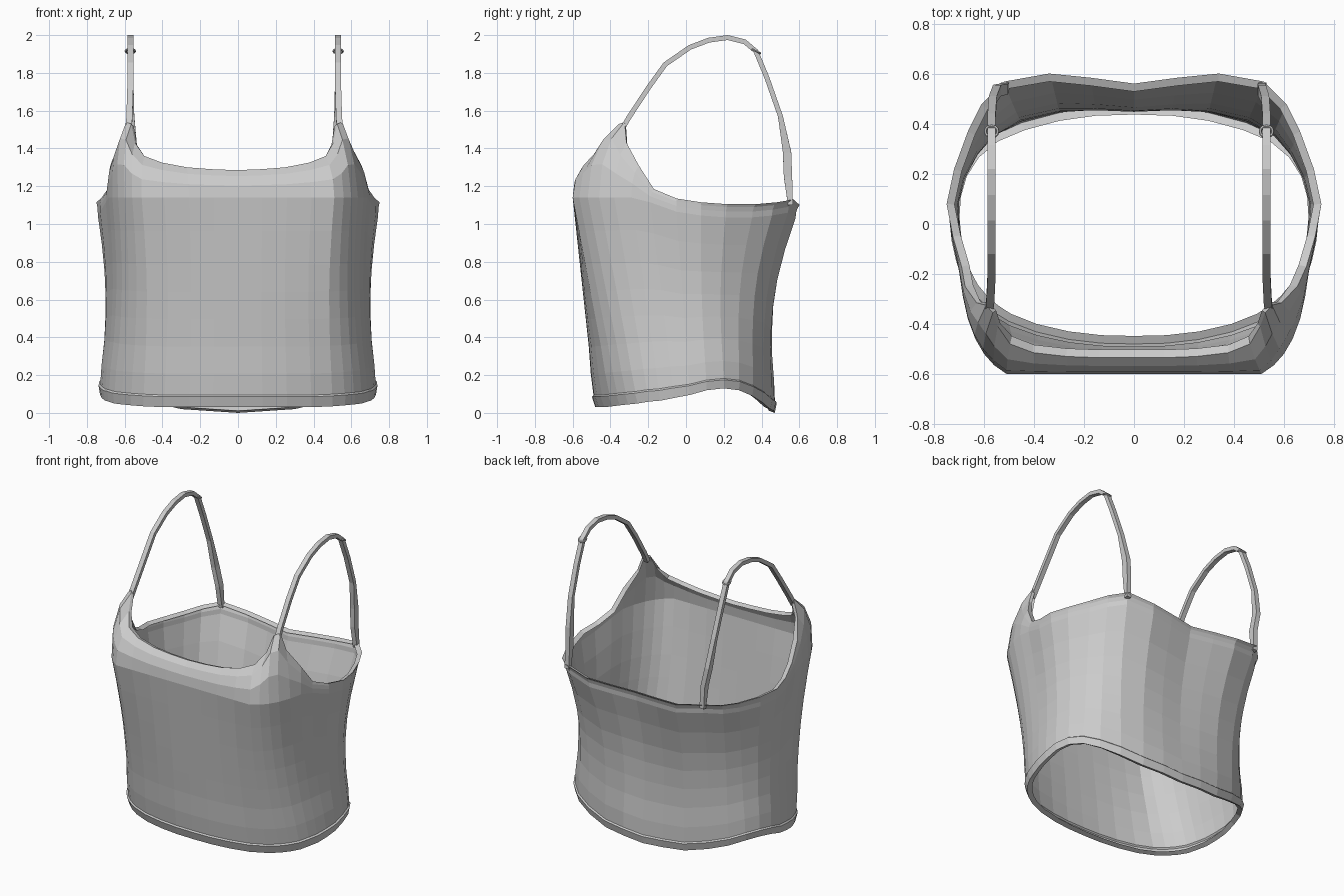
import bpy, bmesh, math
from mathutils import Vector

if "Cube" in bpy.data.objects:
    bpy.data.objects.remove(bpy.data.objects["Cube"])

# Half outlines from centre front, round the right side, to centre back
TOP = [(0, -.535, 1.285), (.13, -.535, 1.29), (.26, -.53, 1.3), (.39, -.515, 1.325), (.48, -.48, 1.36),
       (.525, -.41, 1.43), (.545, -.355, 1.53), (.572, -.325, 1.54), (.61, -.315, 1.43), (.665, -.25, 1.31),
       (.69, -.17, 1.185), (.725, -.05, 1.135), (.75, .08, 1.115), (.72, .22, 1.105), (.665, .37, 1.105),
       (.61, .48, 1.115), (.52, .57, 1.13), (.34, .602, 1.1), (.17, .585, 1.09), (0, .562, 1.08)]
CHEST = [(0, -.6), (.13, -.6), (.26, -.6), (.39, -.6), (.51, -.6), (.56, -.565), (.6, -.52), (.635, -.46),
         (.665, -.38), (.685, -.29), (.7, -.19), (.73, -.05), (.742, .08), (.715, .21), (.655, .35),
         (.6, .455), (.51, .54), (.33, .58), (.17, .563), (0, .54)]
HEM = [(0, -.48, .03), (.13, -.477, .03), (.26, -.462, .03), (.39, -.432, .03), (.5, -.39, .035),
       (.565, -.35, .04), (.615, -.305, .045), (.655, -.255, .05), (.685, -.195, .06), (.705, -.135, .065),
       (.722, -.06, .08), (.73, .02, .095), (.725, .11, .12), (.7, .2, .13), (.65, .28, .12),
       (.57, .35, .09), (.45, .405, .055), (.3, .445, .02), (.15, .465, .01), (0, .47, 0)]
LIP = .032                                         # folded edge at hem and neckline


def lean(p):
    """The neckline and straps sit slightly towards -x at the front."""
    k = min(max((p.z - 1.2) / .2, 0), 1)
    return Vector((p.x - .02 * k, p.y, p.z))


def column(i):
    """Points up one column of cloth, from folded hem to folded top edge."""
    top, chest, hem = Vector(TOP[i]), CHEST[i], Vector(HEM[i])
    # inward direction from the neighbouring outline points
    a, b = CHEST[max(i - 1, 0)], CHEST[min(i + 1, len(CHEST) - 1)]
    if i in (0, len(CHEST) - 1):
        inward = Vector((0, 1 if i == 0 else -1, 0))
    else:
        inward = Vector((a[1] - b[1], b[0] - a[0], 0)).normalized()
    mid = Vector((*chest, min(1.14, top.z - .07)))
    pts = [hem + inward * LIP + Vector((0, 0, .012))]
    for t, out in ((0, 0), (.05, .012), (.058, .003), (.16, .005), (.29, 0), (.42, 0), (.55, 0),
                   (.68, 0), (.84, 0), (1, 0)):
        p = hem.lerp(mid, t)
        w = math.sin(math.pi * t ** 1.15)          # waist
        p.x *= 1 - .045 * w
        if p.y > 0:
            p.y *= 1 - .11 * w
        pts.append(p - inward * out)
    ctrl = Vector((mid.x, mid.y, mid.z + (top.z - mid.z) * .7))
    for t in (.35, .7, 1):                         # rounded upper chest
        pts.append(mid * (1 - t) ** 2 + ctrl * 2 * t * (1 - t) + top * t * t)
    lip = LIP * (.5 if 5 <= i <= 8 else 1)
    pts.append(top + inward * lip - Vector((0, 0, .012)))
    return pts


def make_object(name, bm):
    me = bpy.data.meshes.new(name)
    bm.to_mesh(me)
    bm.free()
    ob = bpy.data.objects.new(name, me)
    bpy.context.collection.objects.link(ob)
    return ob


# Cloth body: a single skin with turned-in edges
half = [column(i) for i in range(len(TOP))]
mirrored = [[Vector((-p.x, p.y, p.z)) for p in c] for c in half[-2:0:-1]]
cols = half + mirrored
bm = bmesh.new()
grid = [[bm.verts.new(lean(p)) for p in c] for c in cols]
n = len(grid)
for i in range(n):
    a, b = grid[i], grid[(i + 1) % n]
    for r in range(len(a) - 1):
        bm.faces.new((a[r], b[r], b[r + 1], a[r + 1]))
make_object("cloth_body", bm)

# Straps and slider rings
PATH = [(.56, -.345, 1.49), (.555, -.305, 1.56), (.55, -.2, 1.72), (.55, -.11, 1.845), (.55, .02, 1.935),
        (.55, .12, 1.973), (.55, .22, 1.987), (.55, .31, 1.965), (.55, .37, 1.915), (.55, .43, 1.77),
        (.545, .5, 1.57), (.53, .535, 1.38), (.515, .54, 1.25), (.515, .553, 1.1)]


def strap(side, label):
    pts = [lean(Vector((side * x, y, z))) for x, y, z in PATH]
    bm = bmesh.new()
    rings = []
    for i, p in enumerate(pts):
        t = (pts[min(i + 1, len(pts) - 1)] - pts[max(i - 1, 0)]).normalized()
        nrm = Vector((1, 0, 0)).cross(t).normalized()
        wide = t.cross(nrm)
        thick = .022 if i in (11, 12) else .013    # the strap twists near the back
        rings.append([bm.verts.new(p + wide * .016 * u + nrm * thick * v)
                      for u, v in ((-1, -1), (1, -1), (1, 1), (-1, 1))])
    for a, b in zip(rings, rings[1:]):
        for k in range(4):
            bm.faces.new((a[k], a[(k + 1) % 4], b[(k + 1) % 4], b[k]))
    bm.faces.new(rings[0])
    bm.faces.new(rings[-1])
    bmesh.ops.recalc_face_normals(bm, faces=bm.faces)
    make_object(label + "_strap", bm)
    bpy.ops.mesh.primitive_torus_add(major_radius=.025, minor_radius=.006, major_segments=12,
                                     minor_segments=6, location=pts[8], rotation=(math.radians(-25), 0, 0))
    bpy.context.object.name = label + "_slider_ring"


strap(1, "right")
strap(-1, "left")
